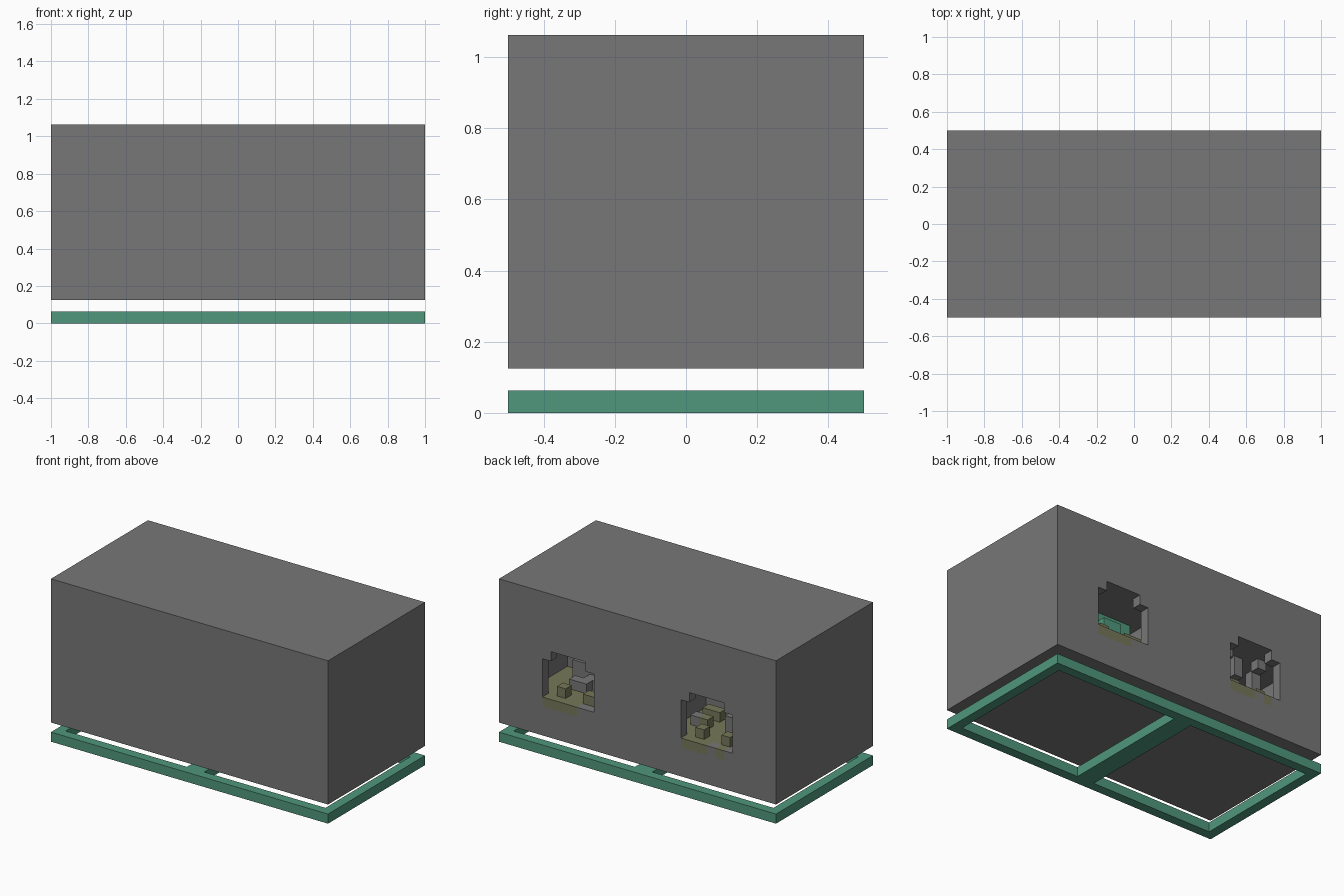
import bpy

cube = bpy.data.objects.get("Cube")
if cube:
    bpy.data.objects.remove(cube, do_unlink=True)

U = 1 / 16       # block unit
TOP = 17 * U     # overall height


def material(name, rgb):
    m = bpy.data.materials.new(name)
    m.use_nodes = True
    m.diffuse_color = (*rgb, 1)
    m.node_tree.nodes["Principled BSDF"].inputs["Base Color"].default_value = (*rgb, 1)
    return m


GREY = material("stone grey", (0.185, 0.185, 0.185))
TEAL = material("teal green", (0.08, 0.31, 0.205))
OLIVE = material("straw olive", (0.18, 0.185, 0.1))


def block(name, cols, depth, rows, mat):
    """Box in block units: columns from the left side, depth from the back, rows from the top."""
    spans = [(1 - cols[1] * U, 1 - cols[0] * U),
             (0.5 - depth[1] * U, 0.5 - depth[0] * U),
             (TOP - rows[1] * U, TOP - rows[0] * U)]
    bpy.ops.mesh.primitive_cube_add(size=1, location=[(a + b) / 2 for a, b in spans])
    ob = bpy.context.object
    ob.name = name
    ob.scale = [b - a for a, b in spans]
    bpy.ops.object.transform_apply(location=False, rotation=False, scale=True)
    ob.data.materials.append(mat)
    return ob


def cut(target, cols, depth, rows):
    cutter = block("cutter", cols, depth, rows, GREY)
    cutter.hide_render = True
    mod = target.modifiers.new("opening", "BOOLEAN")
    mod.operation = "DIFFERENCE"
    mod.solver = "EXACT"
    mod.object = cutter
    bpy.context.view_layer.objects.active = target
    bpy.ops.object.modifier_apply(modifier=mod.name)
    bpy.data.objects.remove(cutter, do_unlink=True)


# Base frame: two long rails, two end rails and a double middle rail
for side, d in (("back", 0), ("front", 15)):
    block(f"{side}_rail", (0, 32), (d, d + 1), (16, 17), TEAL)
for side, c, w in (("left", 0, 1), ("middle", 15, 2), ("right", 31, 1)):
    block(f"{side}_rail", (c, c + w), (1, 15), (16, 17), TEAL)

# Main housing with two rounded, stepped openings into small chambers
housing = block("housing", (0, 32), (0, 16), (0, 15), GREY)
tongues = {0: [(0, 4)], 16: [(0, 3), (4, 5)]}
for start, strips in tongues.items():
    a = start + 5
    cut(housing, (a - 2, a + 9), (1, 7), (6, 12))
    cut(housing, (a, a + 6), (-1, 2), (7, 11))
    cut(housing, (a + 1, a + 5), (-1, 2), (6, 8))
    block("straw_floor", (a - 2, a + 9), (1, 7), (11, 12), OLIVE)
    for s, e in strips:
        cut(housing, (a + s, a + e), (-1, 1.5), (10.5, 12))
        block("straw_spill", (a + s, a + e), (0, 1), (11, 12), OLIVE)

# Loose pieces on the chamber floors: column, depth, row, width, material
pieces = [
    (6, 1, 10, 1, OLIVE), (9, 1, 10, 2, OLIVE), (6, 3, 10, 2, GREY),
    (5, 5, 9, 3, GREY), (7, 4, 10, 2, GREY),
    (22, 1, 10, 1, OLIVE), (25, 1, 10, 1, OLIVE), (21, 3, 10, 1, OLIVE),
    (20, 5, 10, 2, OLIVE), (20, 3, 10, 1, GREY), (24, 3, 9, 2, GREY),
]
for c, d, r, w, mat in pieces:
    block("loose_piece", (c, c + w), (d, d + 1), (r, 11), mat)

# Teal lining at the rear of the left chamber
block("chamber_lining", (8, 13), (5, 7), (6, 8), TEAL)
block("chamber_step", (9, 11), (4, 5), (7, 8), TEAL)

# Stones hanging from the ceiling of the right chamber
for c, d, h in ((22, 2, 1), (24, 3, 2), (26, 2, 1), (25, 5, 2), (27, 4, 2), (23, 5, 1)):
    block("hanging_stone", (c, c + 1), (d, d + 1), (6, 6 + h), GREY)
